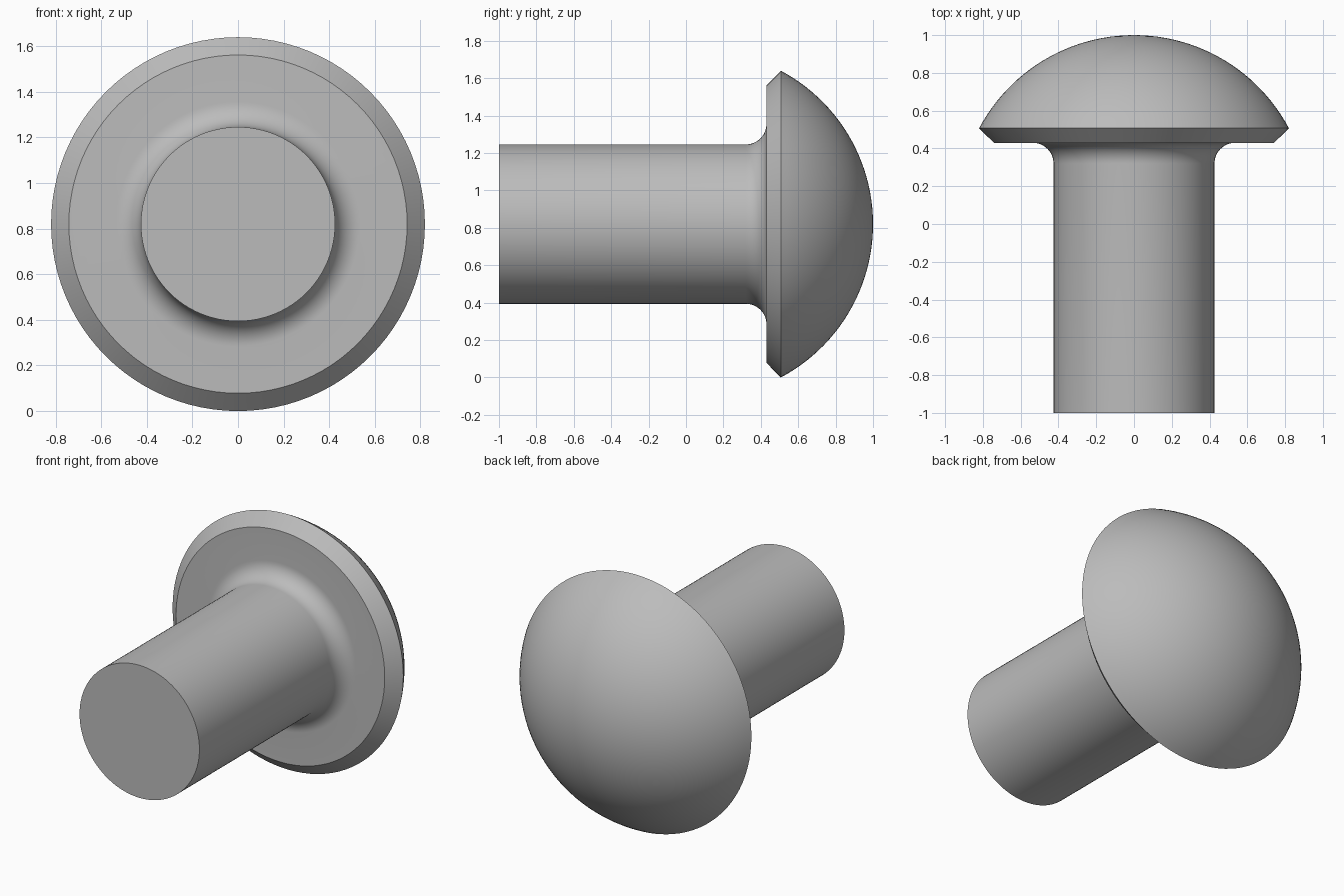
import bpy, bmesh
from math import sin, cos, pi, asin, radians
from mathutils import Matrix, Vector

cube = bpy.data.objects.get("Cube")
if cube:
    bpy.data.objects.remove(cube, do_unlink=True)

SEGMENTS = 96
HEAD_R, SHANK_R, FLAT_R = 0.82, 0.426, 0.742
FLAT_Y, RIM_Y = 0.43, 0.507
FILLET = 0.11

steel = bpy.data.materials.new("grey_steel")
steel.use_nodes = True
grey = (0.5, 0.5, 0.5, 1)
steel.diffuse_color = grey
steel.node_tree.nodes["Principled BSDF"].inputs["Base Color"].default_value = grey

# Profile as (radius, y): shank, concave fillet, flat underside, chamfer
profile = [(0, -1), (SHANK_R, -1)]
for i in range(13):
    a = pi / 2 * i / 12
    profile.append((SHANK_R + FILLET * (1 - cos(a)), FLAT_Y - FILLET * (1 - sin(a))))
profile.append((FLAT_R, FLAT_Y))

# Domed head as a spherical cap
height = 1 - RIM_Y
dome_r = (HEAD_R ** 2 + height ** 2) / (2 * height)
rim_angle = asin(HEAD_R / dome_r)
for i in range(25):
    a = rim_angle * (1 - i / 24)
    profile.append((dome_r * sin(a), 1 - dome_r + dome_r * cos(a)))

# Spin the profile around the rivet axis
bm = bmesh.new()
verts = [bm.verts.new((r, y, 0)) for r, y in profile]
edges = [bm.edges.new(pair) for pair in zip(verts, verts[1:])]
bmesh.ops.spin(bm, geom=verts + edges, cent=(0, 0, 0), axis=(0, 1, 0),
               angle=2 * pi, steps=SEGMENTS, use_merge=True)
bmesh.ops.remove_doubles(bm, verts=bm.verts, dist=0.0001)
bmesh.ops.recalc_face_normals(bm, faces=bm.faces)
bmesh.ops.transform(bm, matrix=Matrix.Translation(Vector((0, 0, HEAD_R))), verts=bm.verts)

mesh = bpy.data.meshes.new("round_head_rivet")
bm.to_mesh(mesh)
bm.free()
mesh.materials.append(steel)
rivet = bpy.data.objects.new("round_head_rivet", mesh)
bpy.context.collection.objects.link(rivet)

# Smooth curved surfaces, keep rims crisp
bpy.ops.object.select_all(action="DESELECT")
rivet.select_set(True)
bpy.context.view_layer.objects.active = rivet
bpy.ops.object.shade_smooth_by_angle(angle=radians(30))
